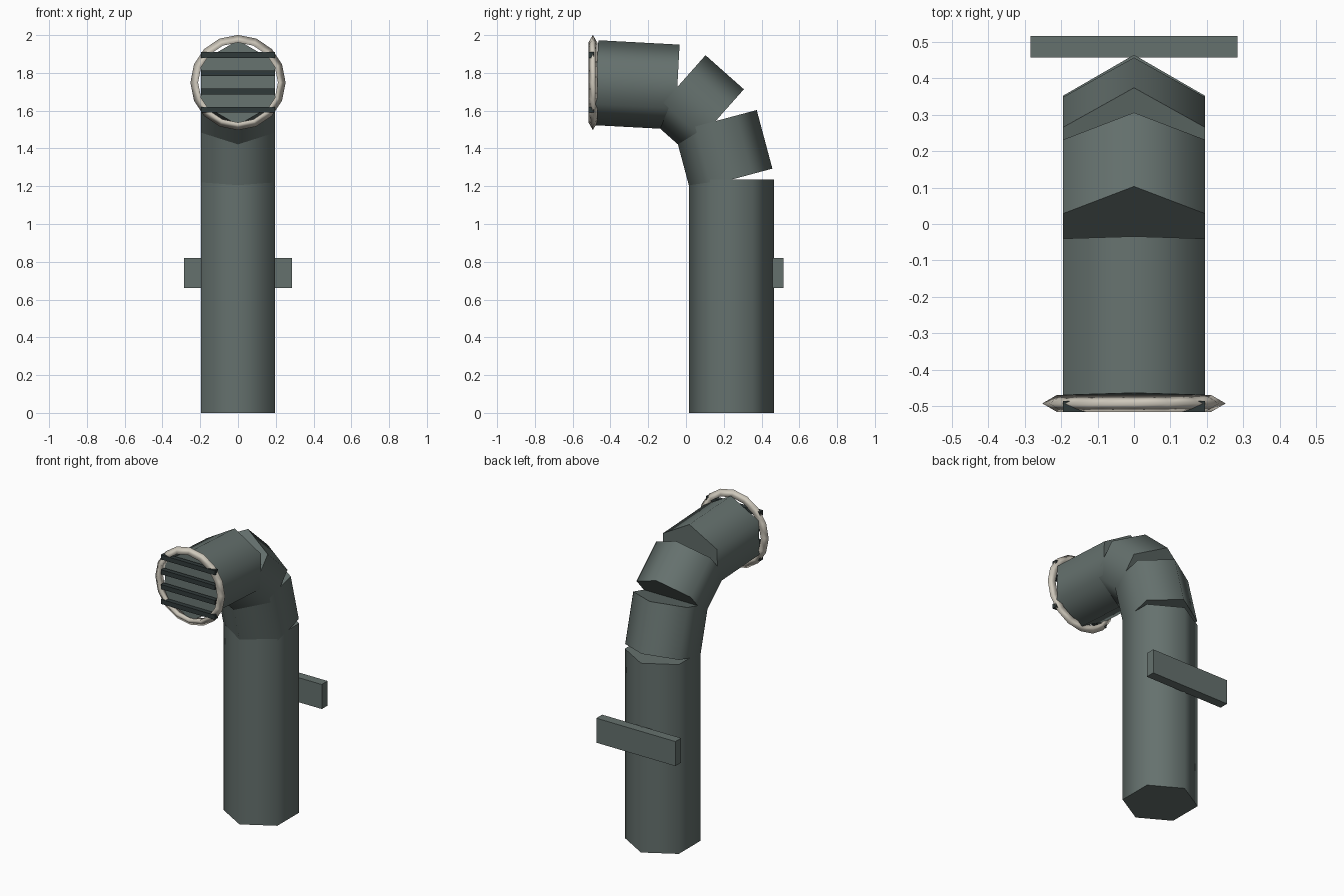
import bpy
from math import radians, pi
from mathutils import Vector, Matrix

if "Cube" in bpy.data.objects:
    bpy.data.objects.remove(bpy.data.objects["Cube"])


def material(name, rgb):
    m = bpy.data.materials.new(name)
    m.diffuse_color = (*rgb, 1)
    m.use_nodes = True
    m.node_tree.nodes["Principled BSDF"].inputs["Base Color"].default_value = m.diffuse_color
    return m


steel = material("grey_green_steel", (0.13, 0.165, 0.155))
dark = material("dark_steel", (0.03, 0.042, 0.042))
cream = material("cream_trim", (0.62, 0.58, 0.5))


def finish(name, mat):
    ob = bpy.context.object
    ob.name = name
    ob.data.materials.append(mat)
    return ob


def box(name, centre, size, mat):
    bpy.ops.mesh.primitive_cube_add(size=1, location=centre)
    ob = finish(name, mat)
    ob.scale = size
    bpy.ops.object.transform_apply(location=False, rotation=False, scale=True)
    return ob


def pipe(name, a, b):
    # hexagonal section running from a to b in the (y, z) plane
    a, b = Vector((0, *a)), Vector((0, *b))
    d = b - a
    bpy.ops.mesh.primitive_cylinder_add(vertices=6, radius=0.225, depth=d.length)
    ob = finish(name, steel)
    z, x = d.normalized(), Vector((1, 0, 0))
    rot = Matrix((x, z.cross(x), z)).transposed().to_4x4()
    ob.matrix_world = Matrix.Translation((a + b) / 2) @ rot
    bpy.ops.object.shade_smooth_by_angle(angle=radians(65))


# Bent pipe made of straight capped sections
path = [(0.24, 0), (0.24, 1.235), (0.157, 1.545), (-0.046, 1.725), (-0.476, 1.748)]
names = ["upright_pipe", "lower_elbow", "upper_elbow", "outlet_pipe"]
for name, a, b in zip(names, path, path[1:]):
    pipe(name, a, b)

# Outlet rim with a triangular section
bpy.ops.mesh.primitive_torus_add(major_segments=16, minor_segments=3,
                                 major_radius=0.225, minor_radius=0.027,
                                 location=(0, -0.493, 1.749), rotation=(pi / 2, 0, 0))
finish("outlet_rim", cream)
bpy.ops.object.shade_smooth()

# Grille bars across the outlet
for i in range(4):
    box(f"grille_bar_{i + 1}", (0, -0.502, 1.605 + i * 0.0967), (0.39, 0.03, 0.03), dark)

# Wall bracket behind the upright
box("wall_bracket", (0, 0.487, 0.74), (0.57, 0.06, 0.16), steel)
